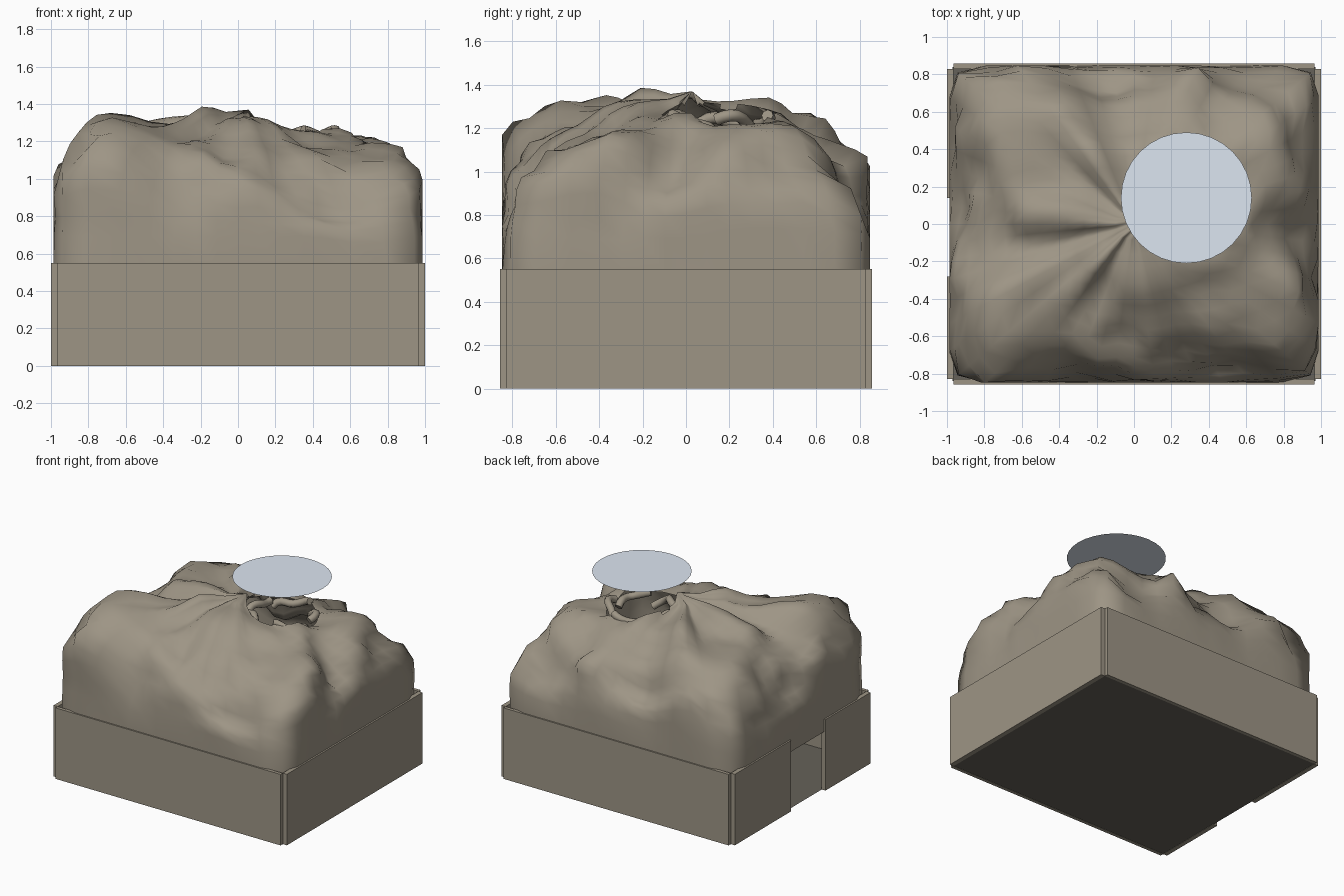
import bpy, bmesh
from math import sin, cos, pi, atan2, exp, hypot
from mathutils import Vector, noise

if "Cube" in bpy.data.objects:
    bpy.data.objects.remove(bpy.data.objects["Cube"])

HX, HY, HOLE_R = 0.28, 0.14, 0.25


def material(name, rgb):
    m = bpy.data.materials.new(name)
    m.diffuse_color = (*rgb, 1)
    m.use_nodes = True
    m.node_tree.nodes["Principled BSDF"].inputs["Base Color"].default_value = m.diffuse_color
    return m


ROCK = material("rock", (0.34, 0.30, 0.235))
DARK = material("dark_floor", (0.13, 0.12, 0.10))
SKY = material("pale_blue", (0.72, 0.79, 0.88))


def finish(bm, name, mat):
    me = bpy.data.meshes.new(name)
    bm.to_mesh(me)
    bm.free()
    ob = bpy.data.objects.new(name, me)
    bpy.context.collection.objects.link(ob)
    me.materials.append(mat)
    return ob


def box(name, lo, hi):
    bm = bmesh.new()
    bmesh.ops.create_cube(bm, size=1)
    for v in bm.verts:
        v.co = [lo[i] + (v.co[i] + 0.5) * (hi[i] - lo[i]) for i in range(3)]
    return finish(bm, name, ROCK)


# outer walls, with the doorway in the left one
H = 0.55
box("front_wall", (-0.965, -0.857, 0), (0.965, -0.83, H))
box("back_wall", (-0.965, 0.83, 0), (0.965, 0.857, H))
box("right_wall", (0.965, -0.83, 0), (1, 0.83, H))
box("left_wall_back", (-1, 0.14, 0), (-0.965, 0.83, H))
box("left_wall_front", (-1, -0.83, 0), (-0.965, -0.28, H))
box("door_lintel", (-0.97, -0.30, 0.45), (-0.95, 0.16, H))

# floor
bm = bmesh.new()
bmesh.ops.create_grid(bm, x_segments=1, y_segments=1, size=1)
for v in bm.verts:
    v.co = (v.co.x * 0.97, v.co.y * 0.84, 0.002)
finish(bm, "floor", DARK)

# opening disc hovering over the hole
bm = bmesh.new()
bmesh.ops.create_circle(bm, cap_ends=True, segments=32, radius=0.35)
bmesh.ops.translate(bm, verts=bm.verts, vec=(HX, HY, 1.52))
finish(bm, "sky_disc", SKY)

# broad rises and dips of the roof: x, y, height, spread
BUMPS = [(0.45, -0.75, -0.13, 0.22), (HX, HY, -0.07, 0.08), (0.75, 0.45, 0.08, 0.08),
         (-0.65, -0.55, 0.10, 0.08), (-0.2, 0.6, -0.05, 0.10), (-0.25, -0.2, 0.03, 0.05)]


# rocky roof: pinched boxy dome with creases running out of its pole
def roof_point(a, t):
    c, s = cos(a), sin(a)
    if t > 1:                       # short skirt behind the walls
        rad, h = 1.0, -(t - 1)
    else:
        rad, h = sin(t * pi / 2) ** 0.8, max(0, cos(t * pi / 2)) ** 0.66
    k = (abs(c) ** 18 + abs(s) ** 18) ** (-1 / 18)
    k = 1 + (k - 1) * min(1, rad * 1.1)
    x, y = 0.985 * rad * k * c, 0.845 * rad * k * s
    z = 0.53 + h * 0.78
    up = max(0, min(1, (z - 0.6) / 0.4))
    # radial creases, big lumps, and small lumps
    crease = noise.noise(Vector((c * 3.2, s * 3.2, rad * 1.2)))
    lump = noise.noise(Vector((x * 2.3 + 7, y * 2.3 + 1, z * 2.3)))
    small = noise.noise(Vector((x * 5 + 3, y * 5, z * 5 + 9)))
    fine = noise.noise(Vector((x * 9 + 1, y * 9 + 4, z * 9)))
    z += up * (0.09 * crease * min(1, rad * 4) + rad * (0.13 * lump + 0.08 * small + 0.03 * fine))
    z += 0.06 * exp(-rad * 6)
    for bx, by, height, spread in BUMPS:
        z += height * up * exp(-((x - bx) ** 2 + (y - by) ** 2) / spread)
    push = 1.015 + up * (0.10 * lump + 0.10 * small + 0.05 * crease - 0.005)
    x = max(-0.987, min(0.987, x * push))
    y = max(-0.847, min(0.847, y * push))
    # slightly rounded vertical corners
    over = max(0, abs(x) / 0.987 + abs(y) / 0.847 - 1.9) * 0.4
    return x * (1 - over), y * (1 - over), min(z, 1.405)


SEG, RINGS = 56, 18
bm = bmesh.new()
pole = bm.verts.new((0, 0, 1.37))
rows = []
for j in range(1, RINGS + 2):
    t = 1.10 if j > RINGS else (j / RINGS) ** 1.15
    rows.append([bm.verts.new(roof_point(2 * pi * i / SEG, t)) for i in range(SEG)])
for i in range(SEG):
    n = (i + 1) % SEG
    bm.faces.new((pole, rows[0][i], rows[0][n]))
    for a, b in zip(rows, rows[1:]):
        bm.faces.new((a[i], b[i], b[n], a[n]))
# cut the hole and round off its rim
gone = [f for f in bm.faces if hypot(f.calc_center_median().x - HX,
                                     f.calc_center_median().y - HY) < HOLE_R]
bmesh.ops.delete(bm, geom=gone, context='FACES')
for v in bm.verts:
    dx, dy = v.co.x - HX, v.co.y - HY
    if v.is_boundary and hypot(dx, dy) < 0.4 and v.co.z > 0.9:
        a = atan2(dy, dx)
        v.co.x, v.co.y = HX + HOLE_R * cos(a), HY + HOLE_R * sin(a)
for f in bm.faces:
    f.smooth = True
finish(bm, "rocky_roof", ROCK)

# thick roots curling round the rim of the hole
for k in range(5):
    start, span = k * 2 * pi / 5, 1.2
    cu = bpy.data.curves.new("rim_root", 'CURVE')
    cu.dimensions = '3D'
    cu.bevel_depth = 0.028
    cu.bevel_resolution = 2
    cu.use_fill_caps = True
    sp = cu.splines.new('POLY')
    sp.points.add(9)
    for i, p in enumerate(sp.points):
        u = i / 9
        a = start + span * u
        r = HOLE_R - 0.02 + 0.02 * sin(u * 7 + k)
        z = 1.24 + 0.02 * sin(u * 6 + k * 2) - 0.08 * u ** 4
        p.co = (HX + r * cos(a), HY + r * sin(a), z, 1)
    sp.use_smooth = True
    ob = bpy.data.objects.new("rim_root", cu)
    bpy.context.collection.objects.link(ob)
    cu.materials.append(ROCK)
